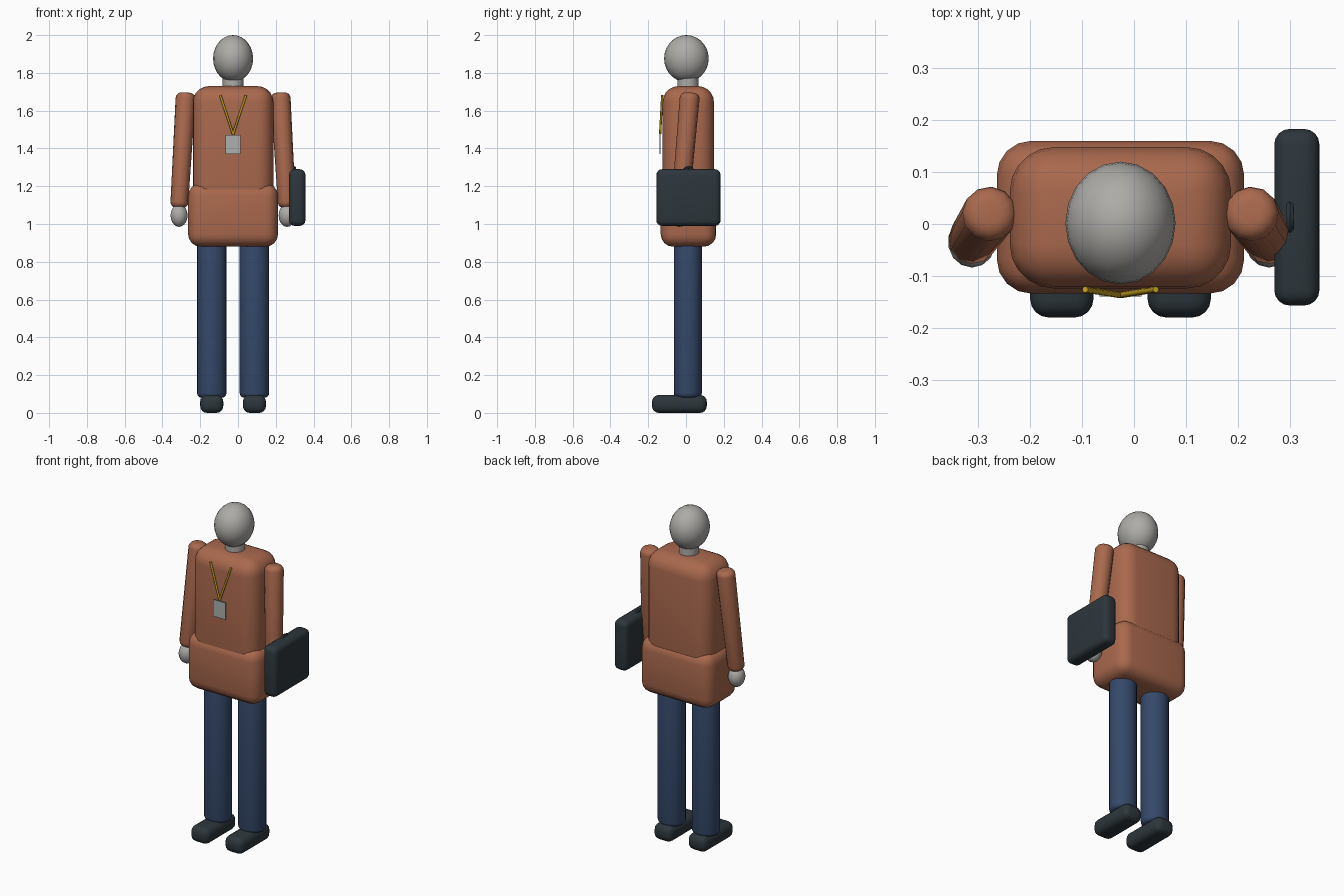
import bpy, math
from mathutils import Vector

if "Cube" in bpy.data.objects:
    bpy.data.objects.remove(bpy.data.objects["Cube"])

CX = -0.026  # body centre line


def mat(name, rgb):
    m = bpy.data.materials.new(name)
    m.diffuse_color = (*rgb, 1)
    m.use_nodes = True
    m.node_tree.nodes["Principled BSDF"].inputs["Base Color"].default_value = m.diffuse_color
    return m


RUST = mat("rust_jacket", (0.40, 0.14, 0.075))
STONE = mat("stone_skin", (0.42, 0.41, 0.39))
DENIM = mat("denim_blue", (0.036, 0.066, 0.145))
DARK = mat("dark_slate", (0.026, 0.037, 0.045))
YELLOW = mat("lanyard_yellow", (0.56, 0.35, 0.015))
CARD = mat("badge_grey", (0.42, 0.43, 0.43))


def finish(name, material, bevel=0, segs=4, angle=40):
    o = bpy.context.object
    o.name = name
    o.data.materials.append(material)
    bpy.ops.object.transform_apply(location=False, rotation=False, scale=True)
    if bevel:
        b = o.modifiers.new("round", 'BEVEL')
        b.width, b.segments = bevel, segs
        b.limit_method, b.angle_limit = 'ANGLE', math.radians(50)
        bpy.ops.object.modifier_apply(modifier="round")
    bpy.ops.object.shade_smooth_by_angle(angle=math.radians(angle))
    return o


def box(name, material, lo, hi, bevel=0, segs=4):
    lo, hi = Vector(lo), Vector(hi)
    bpy.ops.mesh.primitive_cube_add(size=1, location=(lo + hi) / 2)
    bpy.context.object.scale = hi - lo
    return finish(name, material, bevel, segs)


def ball(name, material, centre, radii, seg=20, rings=14):
    bpy.ops.mesh.primitive_uv_sphere_add(segments=seg, ring_count=rings, radius=1, location=centre)
    bpy.context.object.scale = radii
    return finish(name, material)


def rod(name, material, a, b, r1, r2, sides=16, bevel=0, squash=1):
    a, b = Vector(a), Vector(b)
    bpy.ops.mesh.primitive_cone_add(vertices=sides, radius1=r1, radius2=r2,
                                    depth=(b - a).length, location=(a + b) / 2)
    o = bpy.context.object
    o.rotation_euler = (b - a).to_track_quat('Z', 'Y').to_euler()
    o.scale.y = squash
    return finish(name, material, bevel, 4, 50)


# Head and neck
ball("head", STONE, (CX, 0.002, 1.876), (0.106, 0.118, 0.124))
rod("neck", STONE, (CX, 0.01, 1.68), (CX, 0.01, 1.80), 0.055, 0.055)

# Jacket: chest and wider skirt
box("jacket_body", RUST, (CX - 0.213, -0.124, 1.0), (CX + 0.213, 0.148, 1.73), 0.085, 5)
box("jacket_skirt", RUST, (CX - 0.238, -0.134, 0.88), (CX + 0.238, 0.16, 1.215), 0.066)

# Paired limbs
for side, s in (("left", -1), ("right", 1)):
    lx = CX + s * 0.113
    rod(side + "_leg", DENIM, (lx, 0.01, 0.08), (lx, 0.01, 1.0), 0.078, 0.078, 20, 0.025, 0.95)
    box(side + "_shoe", DARK, (lx - 0.061, -0.18, 0), (lx + 0.061, 0.11, 0.095), 0.036)
    rod(side + "_arm", RUST, (CX + s * 0.286, -0.032, 1.085), (CX + s * 0.25, 0.022, 1.695),
        0.047, 0.053, 12, 0.03)
    ball(side + "_hand", STONE, (CX + s * 0.286, -0.034, 1.045), (0.046, 0.05, 0.06), 14, 10)

# Document case with a small carry handle
box("case", DARK, (0.27, -0.157, 0.99), (0.357, 0.183, 1.29), 0.03)
bpy.ops.mesh.primitive_torus_add(major_segments=12, minor_segments=6, major_radius=0.03,
                                 minor_radius=0.008, location=(0.30, 0.013, 1.268),
                                 rotation=(0, math.pi / 2, 0))
finish("case_handle", DARK)

# Lanyard and badge
for side, s in (("left", -1), ("right", 1)):
    rod(side + "_lanyard", YELLOW, (CX, -0.137, 1.475), (CX + s * 0.068, -0.126, 1.682),
        0.006, 0.006, 8)
box("badge", CARD, (CX - 0.04, -0.14, 1.37), (CX + 0.04, -0.134, 1.47))
